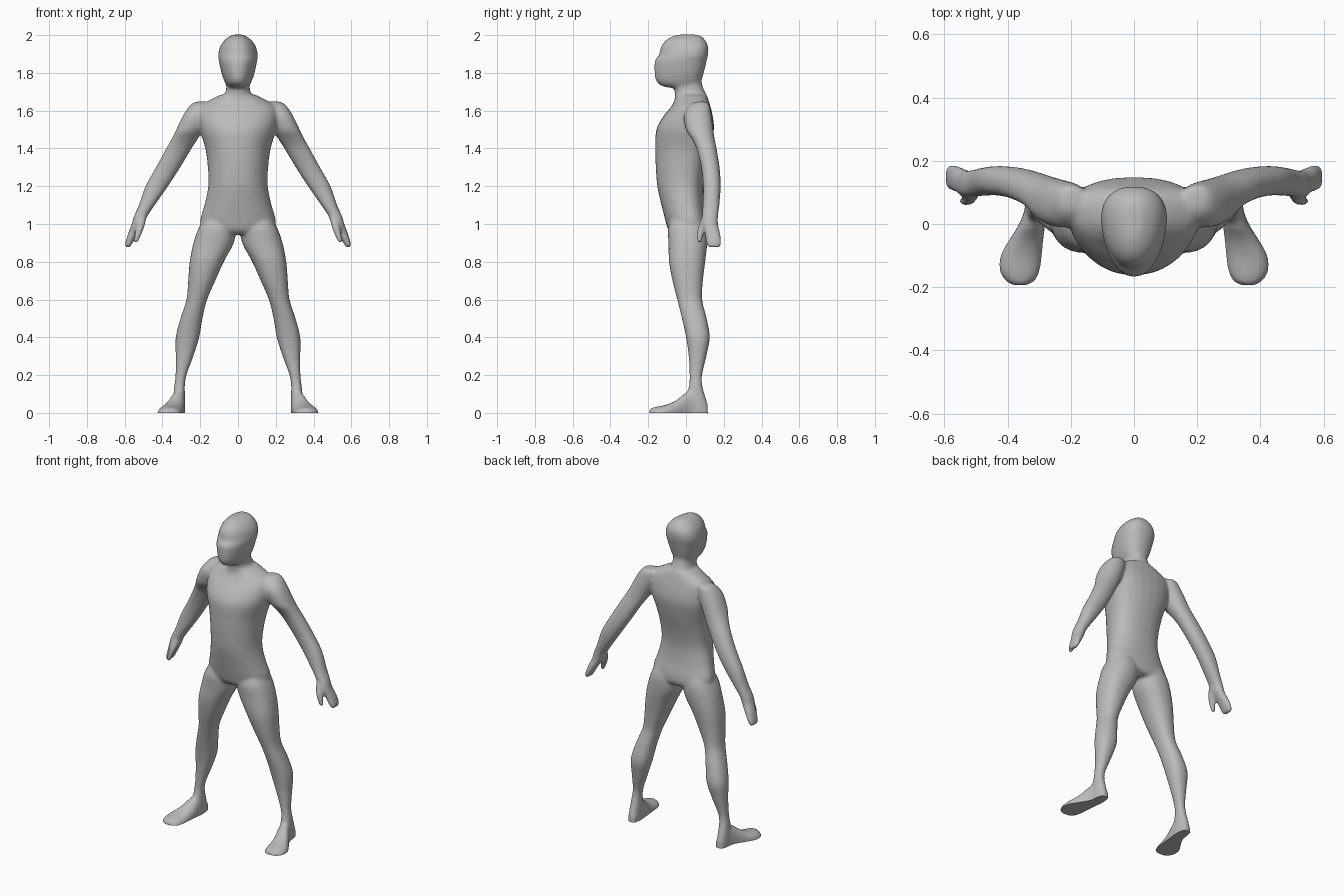
import bpy, bmesh, math

SIDES, STEPS = 28, 5
bm = bmesh.new()


def spline(a, b, c, d, t):
    return [0.5 * (2 * q + (r - p) * t + (2 * p - 5 * q + 4 * r - s) * t * t
                   + (3 * q - p - 3 * r + s) * t ** 3) for p, q, r, s in zip(a, b, c, d)]


def loft(rows, side=1, taper=0.0, power=0.88, along_y=False):
    """Closed tube through rows of (position, x0, x1, low, high)."""
    pts = [rows[0]] + list(rows) + [rows[-1]]
    dense = [spline(*pts[i:i + 4], k / STEPS) for i in range(len(rows) - 1) for k in range(STEPS)]
    dense.append(rows[-1])
    rings = []
    for pos, x0, x1, lo, hi in dense:
        ring = []
        for k in range(SIDES):
            a = 2 * math.pi * k / SIDES
            c, s = math.cos(a), math.sin(a)
            c = math.copysign(abs(c) ** power, c)
            s = math.copysign(abs(s) ** power, s)
            x = side * ((x0 + x1) / 2 + (x1 - x0) / 2 * c * (1 + taper * s))
            v = (lo + hi) / 2 + (hi - lo) / 2 * s
            ring.append(bm.verts.new((x, pos, v) if along_y else (x, v, pos)))
        rings.append(ring)
    faces = [bm.faces.new(rings[0]), bm.faces.new(rings[-1])]
    for r0, r1 in zip(rings, rings[1:]):
        for k in range(SIDES):
            j = (k + 1) % SIDES
            faces.append(bm.faces.new((r0[k], r0[j], r1[j], r1[k])))
    bmesh.ops.recalc_face_normals(bm, faces=faces)


def centred(rows):
    return [(z, -w, w, lo, hi) for z, w, lo, hi in rows]


# torso, wider across the back than the chest
loft(centred([(0.945, 0.13, -0.07, 0.09), (0.97, 0.18, -0.095, 0.11), (1.02, 0.197, -0.11, 0.11),
              (1.1, 0.175, -0.13, 0.095), (1.2, 0.155, -0.152, 0.09), (1.3, 0.157, -0.16, 0.105),
              (1.4, 0.17, -0.162, 0.13), (1.5, 0.2, -0.157, 0.148), (1.57, 0.21, -0.12, 0.142),
              (1.62, 0.2, -0.08, 0.13), (1.655, 0.15, -0.06, 0.12), (1.685, 0.09, -0.055, 0.11)]),
     taper=0.16)

# neck
loft(centred([(1.58, 0.09, -0.07, 0.11), (1.66, 0.085, -0.06, 0.115), (1.7, 0.066, -0.06, 0.1),
              (1.74, 0.062, -0.07, 0.085), (1.79, 0.07, -0.07, 0.08)]))

# head, narrowing towards the face
loft(centred([(1.722, 0.045, -0.10, 0.06), (1.74, 0.062, -0.145, 0.075), (1.77, 0.076, -0.163, 0.085),
              (1.81, 0.088, -0.167, 0.097), (1.865, 0.099, -0.165, 0.11), (1.895, 0.102, -0.143, 0.117),
              (1.94, 0.092, -0.132, 0.118), (1.975, 0.068, -0.105, 0.1), (1.995, 0.04, -0.07, 0.08),
              (2.003, 0.02, -0.04, 0.05)]), taper=0.2)

for side in (-1, 1):
    # arm and flat hand
    loft([(1.648, 0.16, 0.225, 0.05, 0.11), (1.63, 0.15, 0.252, 0.02, 0.125),
          (1.58, 0.15, 0.288, -0.01, 0.135), (1.5, 0.185, 0.327, 0.0, 0.145),
          (1.45, 0.213, 0.352, 0.03, 0.152), (1.4, 0.245, 0.38, 0.055, 0.162),
          (1.3, 0.305, 0.435, 0.08, 0.178), (1.2, 0.37, 0.49, 0.09, 0.184),
          (1.1, 0.44, 0.525, 0.088, 0.177), (1.04, 0.48, 0.552, 0.085, 0.17),
          (1.0, 0.497, 0.563, 0.085, 0.17), (0.95, 0.528, 0.582, 0.1, 0.182),
          (0.9, 0.558, 0.597, 0.105, 0.188), (0.875, 0.572, 0.596, 0.115, 0.18)], side)
    # thumb
    loft([(1.04, 0.482, 0.53, 0.085, 0.14), (0.98, 0.497, 0.54, 0.062, 0.105),
          (0.93, 0.517, 0.551, 0.057, 0.089), (0.9, 0.53, 0.553, 0.06, 0.084)], side)
    # leg
    loft([(1.04, 0.05, 0.17, -0.07, 0.09), (0.98, 0.015, 0.208, -0.095, 0.112),
          (0.9, 0.022, 0.236, -0.093, 0.113), (0.8, 0.075, 0.256, -0.09, 0.102),
          (0.7, 0.12, 0.264, -0.072, 0.09), (0.6, 0.163, 0.273, -0.047, 0.086),
          (0.5, 0.188, 0.305, -0.022, 0.11), (0.4, 0.205, 0.33, 0.0, 0.126),
          (0.3, 0.236, 0.33, 0.014, 0.108), (0.2, 0.272, 0.331, 0.018, 0.086),
          (0.14, 0.281, 0.338, 0.014, 0.088), (0.05, 0.279, 0.345, -0.01, 0.113),
          (-0.03, 0.279, 0.345, -0.02, 0.117)], side)
    # foot, splayed towards the toes
    loft([(0.115, 0.285, 0.335, -0.04, 0.05), (0.05, 0.279, 0.345, -0.05, 0.12),
          (0.0, 0.281, 0.364, -0.05, 0.108), (-0.05, 0.287, 0.395, -0.05, 0.068),
          (-0.1, 0.291, 0.423, -0.05, 0.045), (-0.15, 0.298, 0.426, -0.05, 0.034),
          (-0.18, 0.312, 0.408, -0.05, 0.027), (-0.194, 0.338, 0.385, -0.05, 0.018)],
         side, along_y=True)

mesh = bpy.data.meshes.new("body")
bm.to_mesh(mesh)
bm.free()
body = bpy.data.objects.new("body", mesh)
bpy.context.collection.objects.link(body)
bpy.context.view_layer.objects.active = body
body.select_set(True)

# fuse the parts into one skin and soften the joins
fuse = body.modifiers.new("fuse", 'REMESH')
fuse.mode, fuse.voxel_size = 'VOXEL', 0.008
soften = body.modifiers.new("soften", 'SMOOTH')
soften.factor, soften.iterations = 0.5, 14
for name in ("fuse", "soften"):
    bpy.ops.object.modifier_apply(modifier=name)

# flat soles
bm = bmesh.new()
bm.from_mesh(mesh)
cut = bmesh.ops.bisect_plane(bm, geom=bm.verts[:] + bm.edges[:] + bm.faces[:],
                             plane_co=(0, 0, 0), plane_no=(0, 0, 1), clear_inner=True)
edges = [e for e in bm.edges if e.is_boundary]
bmesh.ops.holes_fill(bm, edges=edges, sides=0)
bm.to_mesh(mesh)
bm.free()

skin = bpy.data.materials.new("grey skin")
skin.diffuse_color = (0.5, 0.5, 0.5, 1)
mesh.materials.clear()
mesh.materials.append(skin)
bpy.ops.object.shade_smooth_by_angle(angle=math.radians(50))
